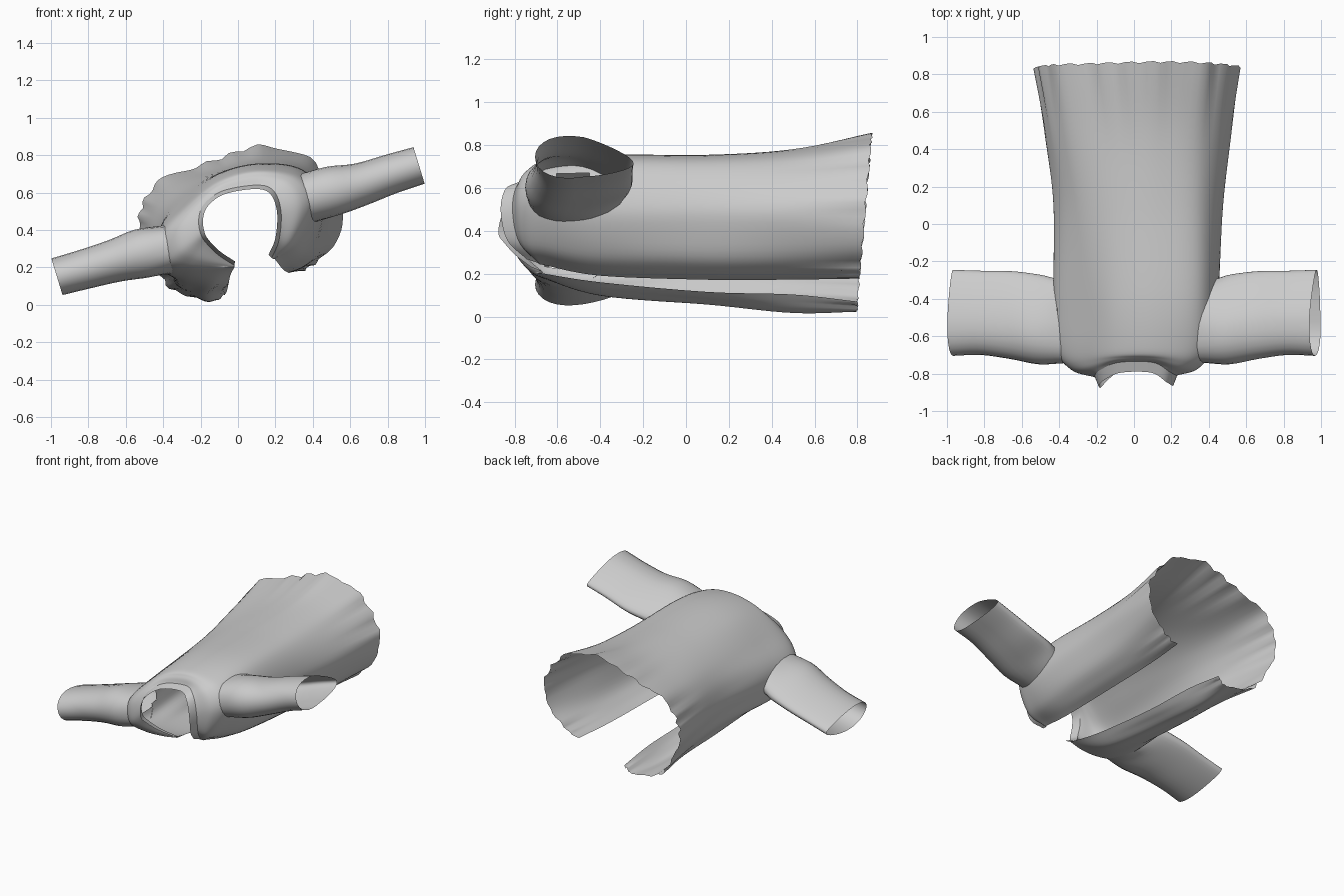
import bpy, bmesh, math
from mathutils import Vector as V
from mathutils.bvhtree import BVHTree

if "Cube" in bpy.data.objects:
    bpy.data.objects.remove(bpy.data.objects["Cube"])


def spline(pts, n):
    """Catmull-Rom through pts, n steps per span."""
    p = [pts[0] * 2 - pts[1]] + pts + [pts[-1] * 2 - pts[-2]]
    out = []
    for i in range(1, len(p) - 2):
        a, b, c, d = p[i - 1:i + 3]
        for k in range(n):
            t = k / n
            out.append(0.5 * (2 * b + (c - a) * t + (2 * a - 5 * b + 4 * c - d) * t * t
                              + (3 * b - a - 3 * c + d) * t ** 3))
    return out + [pts[-1].copy()]


def loft(name, rows, closed=False, drop=None):
    """Skin a list of equal-length point rows; drop(center) removes faces."""
    bm = bmesh.new()
    g = [[bm.verts.new(p) for p in r] for r in rows]
    n = len(rows[0])
    for a, b in zip(g, g[1:]):
        for j in range(n if closed else n - 1):
            k = (j + 1) % n
            bm.faces.new((a[j], a[k], b[k], b[j]))
    tree = BVHTree.FromBMesh(bm)
    if drop:
        bad = [f for f in bm.faces if drop(f.calc_center_median())]
        bmesh.ops.delete(bm, geom=bad, context='FACES')
    bmesh.ops.recalc_face_normals(bm, faces=bm.faces)
    me = bpy.data.meshes.new(name)
    bm.to_mesh(me)
    bm.free()
    ob = bpy.data.objects.new(name, me)
    bpy.context.collection.objects.link(ob)
    for f in me.polygons:
        f.use_smooth = True
    return tree


# Open C-shaped sections (x, z), left front edge over the back to right front edge
hem = [(-.06, .07), (-.14, .02), (-.36, .09), (-.48, .27), (-.53, .47), (-.42, .66),
       (-.16, .76), (.14, .85), (.41, .76), (.57, .5), (.46, .26), (.31, .17)]
mid = [(-.05, .115), (-.16, .06), (-.32, .11), (-.41, .26), (-.42, .43), (-.31, .59),
       (-.1, .71), (.13, .755), (.36, .71), (.475, .5), (.41, .26), (.27, .17)]
chest = [(-.04, .16), (-.14, .1), (-.3, .13), (-.41, .2), (-.42, .4), (-.29, .55),
         (-.1, .7), (.13, .755), (.36, .71), (.45, .5), (.37, .28), (.24, .19)]
shoulder = [(-.02, .2), (-.13, .18), (-.28, .18), (-.4, .22), (-.41, .38), (-.28, .53),
            (-.1, .67), (.11, .725), (.33, .69), (.42, .55), (.33, .33), (.2, .24)]
# Neckline in space
neck = [V(p) for p in [(-.02, -.67, .21), (-.11, -.74, .27), (-.17, -.79, .33),
                       (-.2, -.82, .38), (-.21, -.81, .46), (-.18, -.78, .54),
                       (-.08, -.74, .61), (.1, -.74, .64), (.19, -.79, .61),
                       (.23, -.81, .5), (.22, -.78, .35), (.18, -.69, .25)]]


def at(sec, y):
    return [V((x, y, z)) for x, z in sec]


H = [V((x, .795 + .085 * z, z)) for x, z in hem]
M, C, S = at(mid, .1), at(chest, -.4), at(shoulder, -.66)
L = [m.lerp(h, .5 if i in (3, 4, 5, 9, 10) else .27) for i, (m, h) in enumerate(zip(M, H))]
for p in L:
    p.y = .5
L[1].z = .02
Y = [s.lerp(n, .4) for s, n in zip(S, neck)]
for y, s, n in zip(Y, S, neck):
    y.y = s.y * .25 + n.y * .75

# Body: skin the sections, with soft folds that grow towards the hem
across = [spline(r, 8) for r in (H, L, M, C, S, Y, neck)]
cols = [spline(list(c), 7) for c in zip(*across)]
rows = [list(r) for r in zip(*cols)]
for r in rows:
    for j, p in enumerate(r):
        w = max(0, min(1, (p.y - .3) / .55)) ** 2
        d = V((p.x - .03, 0, p.z - .4)).normalized()
        fold = .011 * w * math.sin(j * 1.25 + 2 * math.sin(j * .37))
        side = .006 * math.sin(j * .9) * max(0, min(1, (p.y + .6) * 2)) * max(0, 1 - p.z / .6)
        p += d * (fold + side)
        p.y += .006 * w * math.sin(j * 2.1)
        p.z = max(p.z, 0)


def in_armhole(c):
    zc = .31 if c.x < 0 else .57
    return abs(c.x) > .36 and ((c.y + .52) / .18) ** 2 + ((c.z - zc) / .1) ** 2 < 1


body = loft("shirt_body", rows, drop=in_armhole)

# Collar: narrow band standing off the neckline
inner = spline(neck, 8)
band = []
for k in range(4):
    t = k / 3
    band.append([p + V(((.02 - p.x) * .1, -.055, (.43 - p.z) * .1)) * t for p in inner])
loft("collar_band", band)


# Sleeves: tapered tubes, fuller on the neck side, root ring snapped to the body
def sleeve(name, sx, zs, shear):
    tilt = math.radians(17)
    spec = zip((.40, .51, .66, .82, .968), zs,
               (-.53, -.51, -.487, -.475, -.475),
               (.24, .24, .235, .225, .23), (.145, .125, .108, .1, .096))
    rings = []
    for i, (x, z, yc, hy, hz) in enumerate(spec):
        ring = []
        for k in range(32):
            a = math.tau * k / 32
            h = hz * math.sin(a) * (1 - .4 * math.cos(a)) - shear * max(0, math.cos(a))
            p = V((sx * x - h * math.sin(tilt), yc + hy * math.cos(a), z + h * math.cos(tilt)))
            ring.append(body.find_nearest(p)[0] if i == 0 else p)
        rings.append(ring)
    lanes = [spline(list(c), 4) for c in zip(*rings)]
    loft(name, [list(r) for r in zip(*lanes)], closed=True)


sleeve("left_sleeve", -1, (.31, .275, .235, .19, .15), 0)
sleeve("right_sleeve", 1, (.58, .61, .645, .7, .745), .03)
